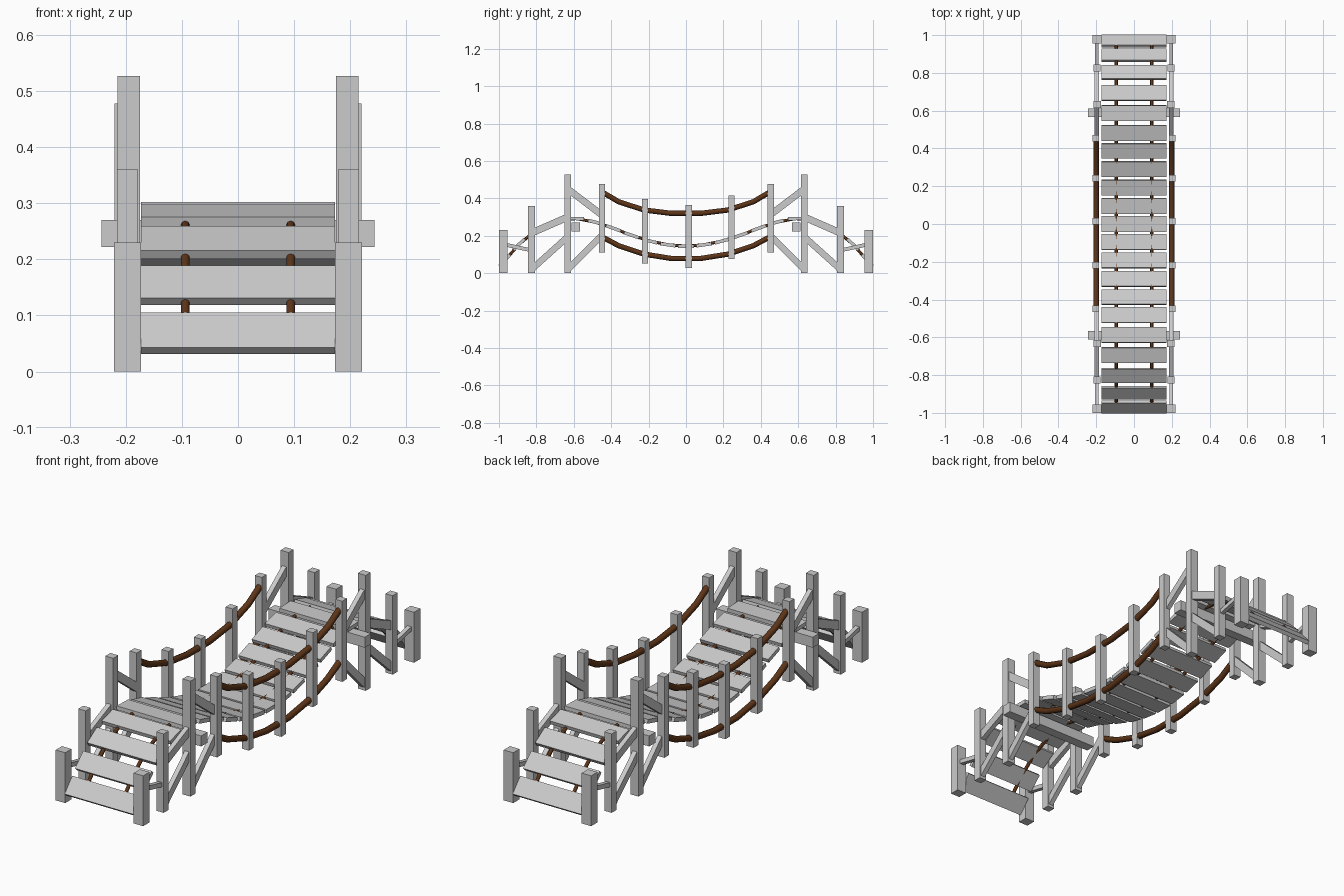
import bpy, math
from mathutils import Vector, Matrix

if "Cube" in bpy.data.objects:
    bpy.data.objects.remove(bpy.data.objects["Cube"])

rope_mat = bpy.data.materials.new("rope_brown")
rope_mat.diffuse_color = (0.11, 0.035, 0.009, 1)
rope_mat.use_nodes = True
rope_mat.node_tree.nodes["Principled BSDF"].inputs["Base Color"].default_value = rope_mat.diffuse_color


def box(name, centre, size, tilt=0.0):
    """Box of a given size, tilted about the x axis."""
    bpy.ops.mesh.primitive_cube_add(size=1)
    ob = bpy.context.object
    ob.name = name
    ob.data.transform(Matrix.Diagonal((*size, 1)))
    ob.location = centre
    ob.rotation_euler.x = tilt
    return ob


def bar(name, x, a, b, width, height):
    """Sloping bar between two (y, z) points at a given x."""
    dy, dz = b[0] - a[0], b[1] - a[1]
    mid = (x, (a[0] + b[0]) / 2, (a[1] + b[1]) / 2)
    box(name, mid, (width, math.hypot(dy, dz), height), math.atan2(dz, dy))


def rope(name, x, pts, radius):
    """Round rope through (y, z) points."""
    cu = bpy.data.curves.new(name, 'CURVE')
    cu.dimensions = '3D'
    cu.bevel_depth = radius
    cu.bevel_resolution = 2
    cu.use_fill_caps = True
    sp = cu.splines.new('POLY')
    sp.points.add(len(pts) - 1)
    for p, (y, z) in zip(sp.points, pts):
        p.co = (x, y, z, 1)
    cu.materials.append(rope_mat)
    ob = bpy.data.objects.new(name, cu)
    bpy.context.collection.objects.link(ob)


def mirrored(half):
    """Full profile from its half, which starts at y = 0."""
    return [(-y, z) for y, z in reversed(half) if y > 0] + half


# Deck planks follow the sagging walkway and the steps at both ends
deck = mirrored([(0, .145), (.096, .152), (.193, .172), (.291, .203), (.388, .24),
                 (.483, .272), (.587, .292), (.694, .278), (.802, .23),
                 (.893, .154), (.969, .068)])
for i, (y, z) in enumerate(deck):
    a, b = deck[max(i - 1, 0)], deck[min(i + 1, len(deck) - 1)]
    tilt = math.atan2(b[1] - a[1], b[0] - a[0])
    box("deck_plank", (0, y, z), (.346, .083, .018), tilt)

# Cross beams under the high points of the deck
for e in (-1, 1):
    box("cross_beam", (0, e * .59, .246), (.486, .045, .048))

top_rope = mirrored([(0.08, .32), (.225, .338), (.36, .382), (.45, .435)])
low_rope = mirrored([(0.08, .079), (.225, .102), (.36, .147), (.45, .195)])
hung_posts = [(-.449, .11, .478), (-.219, .053, .397), (.014, .027, .365),
              (.243, .075, .415), (.454, .11, .478)]

for s in (-1, 1):
    x = s * .197
    # Ropes under the deck and along the sides
    rope("deck_rope", s * .094, deck, .008)
    rope("hand_rope", s * .2, top_rope, .014)
    rope("lower_rope", s * .2, low_rope, .014)
    # Posts hanging on the side ropes
    for y, z0, z1 in hung_posts:
        box("rope_post", (s * .203, y, (z0 + z1) / 2), (.035, .034, z1 - z0))
    for e in (-1, 1):
        # Standing posts
        box("end_post", (x, e * .977, .115), (.048, .045, .23))
        box("step_post", (x, e * .826, .18), (.037, .036, .36))
        box("tall_post", (s * .195, e * .632, .2635), (.04, .036, .527))
        # Rails and diagonal braces
        bar("end_rail", x, (e * .977, .155), (e * .826, .122), .02, .02)
        bar("step_rail", x, (e * .826, .215), (e * .632, .3), .022, .038)
        bar("step_brace", x, (e * .826, .02), (e * .632, .195), .022, .034)
        bar("tall_rail", x, (e * .632, .45), (e * .452, .313), .022, .036)
        bar("tall_brace", x, (e * .632, .02), (e * .452, .2), .022, .034)
